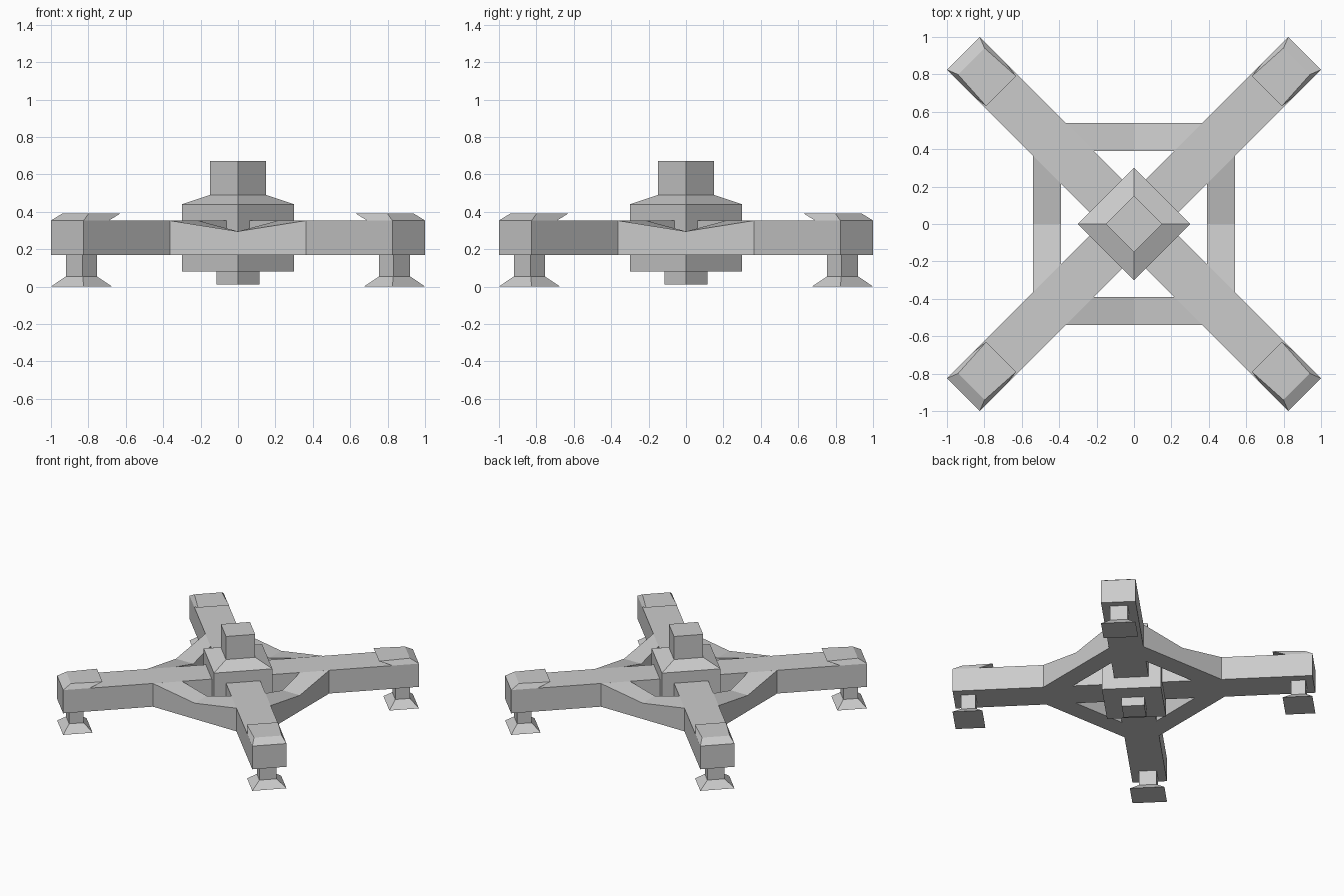
import bpy, bmesh
from math import pi
from mathutils import Matrix

if "Cube" in bpy.data.objects:
    bpy.data.objects.remove(bpy.data.objects["Cube"])


def loft(name, rings, angle):
    """Skin a stack of rings with equal point counts, turned about z."""
    bm = bmesh.new()
    loops = [[bm.verts.new(p) for p in ring] for ring in rings]
    n = len(rings[0])
    for a, b in zip(loops, loops[1:]):
        for i in range(n):
            j = (i + 1) % n
            bm.faces.new((a[i], a[j], b[j], b[i]))
    bm.faces.new(loops[0])
    bm.faces.new(loops[-1])
    bm.transform(Matrix.Rotation(angle, 4, 'Z'))
    bmesh.ops.recalc_face_normals(bm, faces=bm.faces)
    mesh = bpy.data.meshes.new(name)
    bm.to_mesh(mesh)
    bm.free()
    obj = bpy.data.objects.new(name, mesh)
    bpy.context.collection.objects.link(obj)
    return obj


def rect(x0, x1, inner, outer, z):
    """Rectangle or trapezoid at height z; half widths at x0 and x1."""
    return [(x0, -inner, z), (x1, -outer, z), (x1, outer, z), (x0, inner, z)]


def square(h, z):
    return rect(-h, h, h, h, z)


# Central hub with tapered shoulder, top post and lower nub
loft("hub", [square(0.212, 0.08), square(0.212, 0.44),
             square(0.106, 0.49), square(0.106, 0.672)], pi / 4)
loft("hub_nub", [square(0.081, 0.01), square(0.081, 0.08)], pi / 4)

END, HALF, LOW, TOP = 1.291, 0.124, 0.17, 0.353

for k in range(4):
    a = pi / 4 + k * pi / 2
    # Diagonal arm
    loft("arm", [rect(0.15, END, HALF, HALF, LOW),
                 rect(0.15, END, HALF, HALF, TOP)], a)
    # Bevelled cap with undercut inner end
    loft("arm_cap", [rect(1.10, END, HALF, HALF, TOP),
                     rect(1.004, 1.23, 0.113, 0.10, 0.39)], a)
    # Foot: flared pad and post
    c = 1.184
    loft("foot", [rect(c - 0.107, c + 0.107, HALF, HALF, 0),
                  rect(c - 0.053, c + 0.053, 0.063, 0.063, 0.055),
                  rect(c - 0.053, c + 0.053, 0.063, 0.063, LOW)], a)
    # Brace between neighbouring arms, dipping at its middle
    yo, yi, dip = -0.54, -0.39, 0.295
    xo, xi = 0.365, 0.215
    loft("brace", [[(s * xo, yo, LOW), (s * xo, yo, t),
                    (s * xi, yi, t), (s * xi, yi, LOW)]
                   for s, t in ((-1, TOP), (0, dip), (1, TOP))], k * pi / 2)
